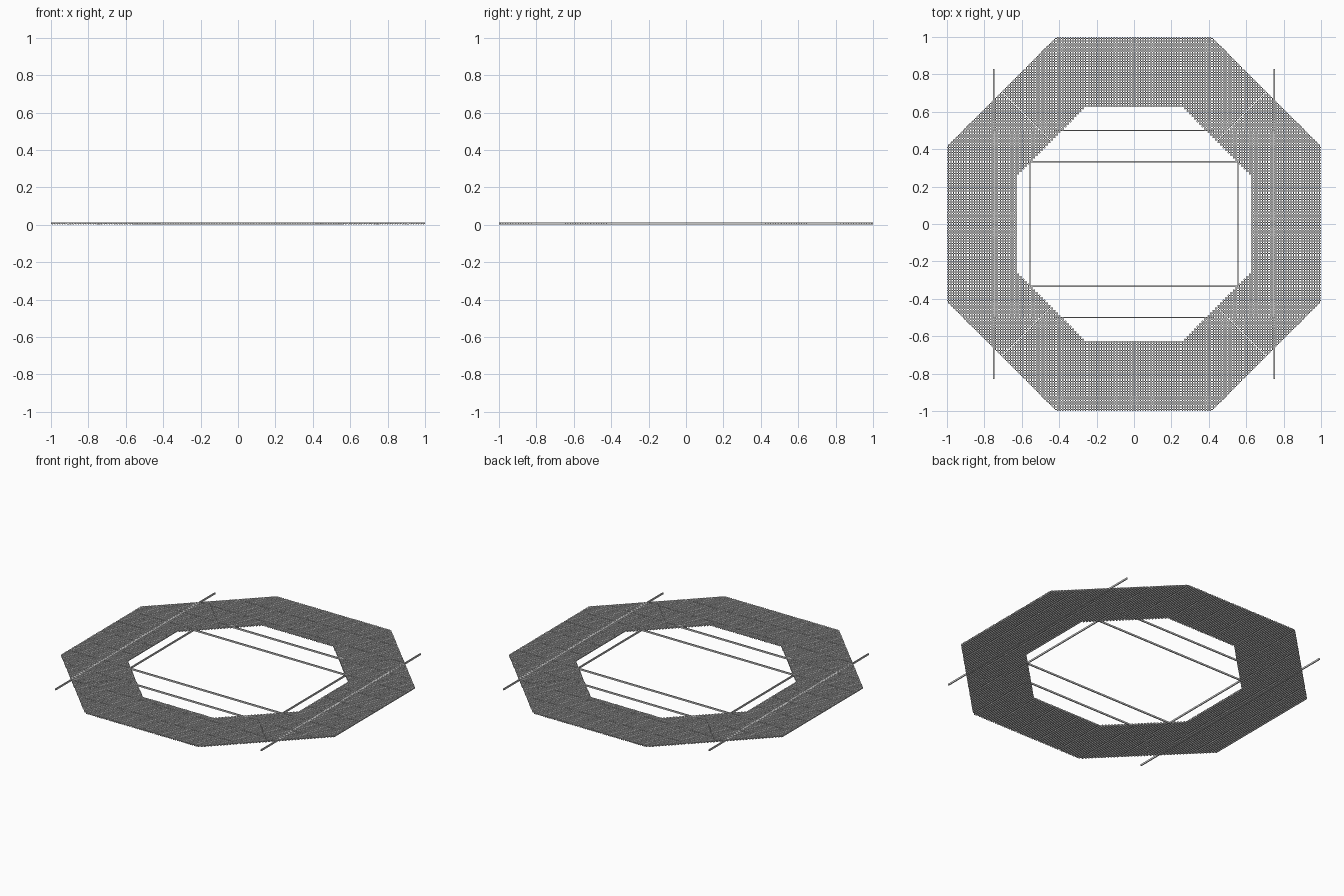
import bpy
import bmesh
import math
from mathutils import Matrix

cube = bpy.data.objects.get("Cube")
if cube:
    bpy.data.objects.remove(cube, do_unlink=True)

HEIGHT = 0.011        # grating depth
BAR = 0.006           # bar width
PANEL = 1 / 6         # grating panel size
BARS = 12             # bars per panel
SEAM = 0.018          # bar spacing across a panel joint
SPLIT = 0.5           # end panels lie beyond this y, side panels within it
MITRE = 0.003         # half gap at the corner joints
OUTER, INNER = 1.0, 0.625


def add_box(bm, x0, x1, y0, y1, z0, z1):
    centre = Matrix.Translation(((x0 + x1) / 2, (y0 + y1) / 2, (z0 + z1) / 2))
    size = Matrix.Diagonal((x1 - x0, y1 - y0, z1 - z0, 1))
    bmesh.ops.create_cube(bm, size=1, matrix=centre @ size)


def add_bar(bm, axis, across, start, end, z0=0, z1=HEIGHT):
    a, b = across - BAR / 2, across + BAR / 2
    if axis == "y":
        add_box(bm, a, b, start, end, z0, z1)
    else:
        add_box(bm, start, end, a, b, z0, z1)


def make_object(name, bm):
    mesh = bpy.data.meshes.new(name)
    bm.to_mesh(mesh)
    bm.free()
    obj = bpy.data.objects.new(name, mesh)
    bpy.context.collection.objects.link(obj)
    return obj


def bar_positions(phase):
    """Bar centres of consecutive panels whose joints fall on the phase."""
    step = (PANEL - SEAM) / (BARS - 1)
    for panel in range(-8, 8):
        for i in range(BARS):
            p = phase + panel * PANEL + SEAM / 2 + i * step
            if abs(p) < OUTER - BAR / 2 + 0.001:
                yield p


def octagon_half(apothem, c):
    """Half length of a chord through a regular octagon at offset c."""
    return min(apothem, apothem * math.sqrt(2) - abs(c)) if abs(c) < apothem else 0


def ring_spans(c):
    """Spans of a chord within the octagonal ring, cut at the corner joints."""
    h, k = octagon_half(OUTER, c), octagon_half(INNER, c)
    spans = [(-h, -k), (k, h)] if k > 0 else [(-h, h)]
    for m in (-abs(c), abs(c)):
        if abs(m) < 0.42:
            continue
        cut = []
        for a, b in spans:
            cut += [(a, min(b, m - MITRE)), (max(a, m + MITRE), b)]
        spans = [s for s in cut if s[1] - s[0] > 0.002]
    return spans


def grating(name, phase, low, high, side=None):
    """Crossed bars filling the ring between y = low and y = high."""
    bm = bmesh.new()
    for x in bar_positions(phase):
        if side and x * side < 0:
            continue
        for a, b in ring_spans(x):
            a, b = max(a, low), min(b, high)
            if b - a > 0.002:
                add_bar(bm, "y", x, a, b)
    for y in bar_positions(0):
        if not low < y < high:
            continue
        for a, b in ring_spans(y):
            if side and (a + b) * side < 0:
                continue
            add_bar(bm, "x", y, a, b, HEIGHT * 0.4, HEIGHT)
    return make_object(name, bm)


# Walkway grating panels
side_phase = PANEL / 3
grating("back_grating", PANEL / 2, SPLIT, OUTER)
grating("front_grating", PANEL / 2, -OUTER, -SPLIT)
grating("left_grating", side_phase, -SPLIT, SPLIT, 1)
grating("right_grating", -side_phase, -SPLIT, SPLIT, -1)

# Panel edge bars: axis, offset, half length
edge_bars = {
    "outer_edge_bar": ("y", 0.75, 0.83),
    "inner_side_bar": ("y", 0.556, 0.333),
    "inner_cross_bar": ("x", 0.333, 0.556),
    "end_cross_bar": ("x", 0.5, 0.42),
}
for name, (axis, offset, half) in edge_bars.items():
    for sign in (1, -1):
        bm = bmesh.new()
        add_bar(bm, axis, sign * offset, -half, half)
        ends = ("left", "right") if axis == "y" else ("back", "front")
        make_object(f"{ends[0 if sign > 0 else 1]}_{name}", bm)
